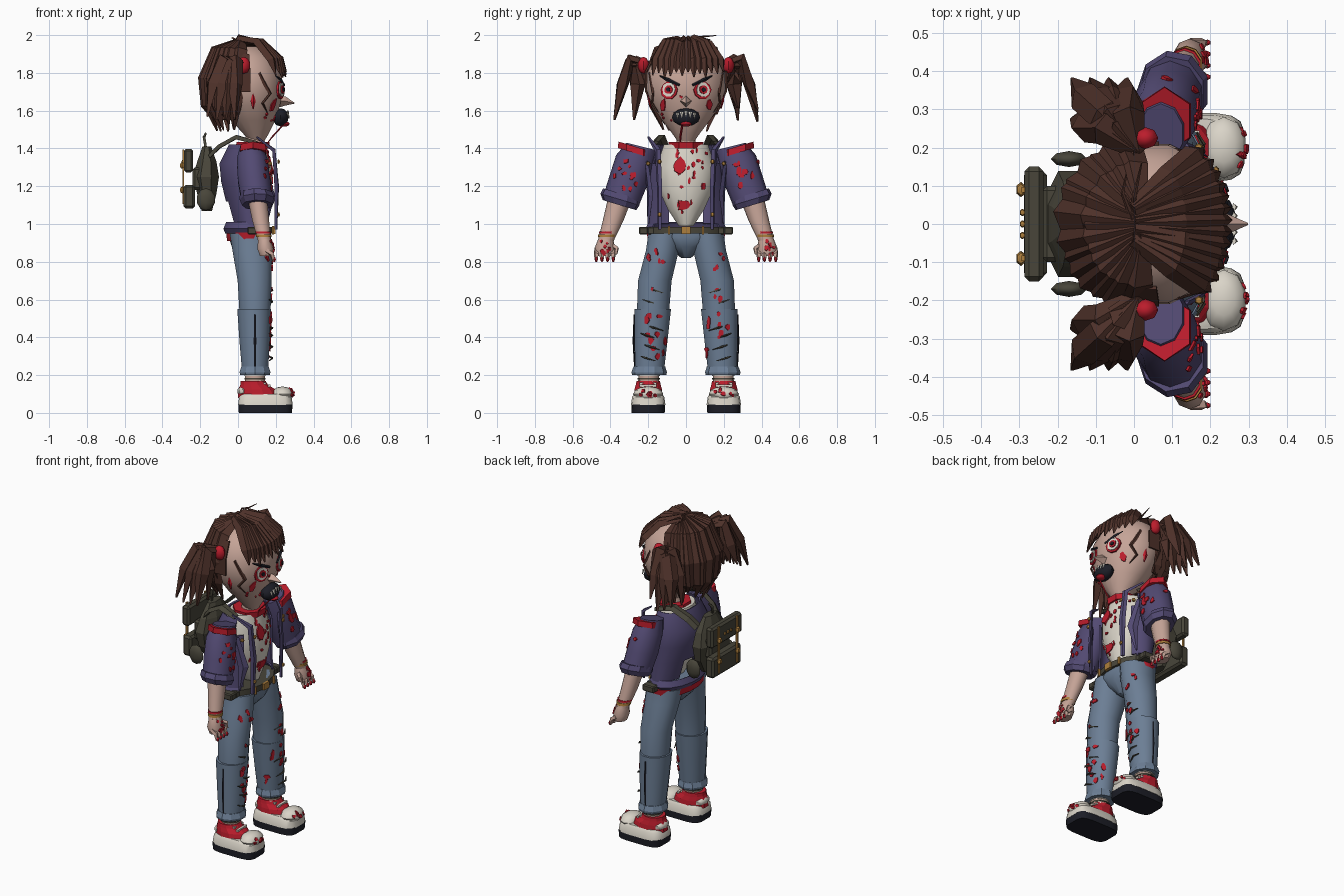
import bpy, bmesh, math, random
from mathutils import Vector
from mathutils.bvhtree import BVHTree

random.seed(4)
R = random.uniform
COLS = dict(hair=(.075, .030, .022), skin=(.56, .37, .31), purple=(.085, .068, .17), denim=(.15, .21, .30),
            red=(.50, .012, .025), cream=(.70, .66, .58), olive=(.065, .060, .042), black=(.012, .013, .02),
            gold=(.42, .21, .045))
MATS = {}
for k, c in COLS.items():
    MATS[k] = bpy.data.materials.new(k)
    MATS[k].diffuse_color = (*c, 1)
TREES = {}


def finish(name, bm, mat, smooth=False):
    bmesh.ops.recalc_face_normals(bm, faces=bm.faces[:])
    bm.normal_update()
    TREES[name] = BVHTree.FromBMesh(bm)
    me = bpy.data.meshes.new(name)
    for f in bm.faces:
        f.smooth = smooth
    bm.to_mesh(me)
    bm.free()
    me.materials.append(MATS[mat])
    if smooth:
        me.set_sharp_from_angle(angle=math.radians(42))
    ob = bpy.data.objects.new(name, me)
    bpy.context.scene.collection.objects.link(ob)


def skin_rings(bm, rings, caps=True):
    n = len(rings[0])
    for a, b in zip(rings, rings[1:]):
        for i in range(n):
            bm.faces.new((a[i], a[(i + 1) % n], b[(i + 1) % n], b[i]))
    if caps:
        bm.faces.new(rings[0])
        bm.faces.new(rings[-1])


def loft(name, rings, mat, n=12, pw=1, tilt=0, keep=None, smooth=True):
    """Horizontal rings (x, y, z, rx, ry); keep = rule for an open shell."""
    bm = bmesh.new()
    out = []
    for x, y, z, rx, ry in rings:
        row = []
        for i in range(n):
            a = 2 * math.pi * (i + .5) / n
            c, s = (math.copysign(abs(t) ** pw, t) for t in (math.cos(a), math.sin(a)))
            row.append(bm.verts.new((x + rx * c, y + ry * s, z + tilt * ry * s)))
        out.append(row)
    skin_rings(bm, out, keep is None)
    if keep:
        bad = [f for f in bm.faces if not keep(f.calc_center_median())]
        bmesh.ops.delete(bm, geom=bad, context='FACES')
        bmesh.ops.recalc_face_normals(bm, faces=bm.faces[:])
        bmesh.ops.solidify(bm, geom=bm.faces[:], thickness=.01)
    finish(name, bm, mat, smooth)


def strands(name, paths, mat, centre=(.04, 0, 1.7)):
    """Four-sided tapering locks; each path is a list of (x, y, z, half width, half thickness)."""
    bm = bmesh.new()
    for path in paths:
        pts = [Vector(p[:3]) for p in path]
        out = []
        for i, p in enumerate(path):
            t = (pts[min(i + 1, len(pts) - 1)] - pts[max(i - 1, 0)]).normalized()
            o = pts[i] - Vector(centre)
            o = (o - t * o.dot(t)).normalized()
            s = t.cross(o)
            out.append([bm.verts.new(pts[i] + d) for d in (s * p[3], o * p[4], -s * p[3], -o * p[4])])
        skin_rings(bm, out)
    finish(name, bm, mat)


def balls(name, specs, mat, seg=10):
    bm = bmesh.new()
    for c, r in specs:
        vs = bmesh.ops.create_uvsphere(bm, u_segments=seg, v_segments=max(4, seg // 2 + 1), radius=1)['verts']
        for v in vs:
            v.co = Vector(c) + Vector([a * b for a, b in zip(v.co, r)])
    finish(name, bm, mat, True)


def boxes(name, specs, mat, bevel=0):
    bm = bmesh.new()
    for c, d in specs:
        for v in bmesh.ops.create_cube(bm, size=1)['verts']:
            v.co = Vector(c) + Vector([a * b for a, b in zip(v.co, d)])
    if bevel:
        bmesh.ops.bevel(bm, geom=bm.edges[:], offset=bevel, segments=1, affect='EDGES')
    finish(name, bm, mat)


def patches(name, target, specs, mat, sides=8, jitter=.3, depth=.006):
    """Thin plates (y, z, half width, half height) laid on the front of a part."""
    bm = bmesh.new()
    for y, z, a, b in specs:
        p, nrm, _, _ = TREES[target].ray_cast(Vector((1, y, z)), Vector((-1, 0, 0)))
        if p is None:
            continue
        nrm = nrm if nrm.x > 0 else -nrm
        u = (Vector((0, 1, 0)) - nrm * nrm.y).normalized()
        v = nrm.cross(u)
        rad = [1 + R(-jitter, jitter) for _ in range(sides)]
        ring = [u * a * r * math.cos(6.2832 * i / sides) + v * b * r * math.sin(6.2832 * i / sides)
                for i, r in enumerate(rad)]
        skin_rings(bm, [[bm.verts.new(p + q + nrm * h) for q in ring] for h in (-.002, depth)])
    finish(name, bm, mat)


def spots(n, y0, y1, z0, z1, r0=.005, r1=.017):
    return [(R(y0, y1), R(z0, z1), R(r0, r1), R(r0, r1) * 1.3) for _ in range(n)]


# head and neck
loft('head', [(.1, 0, 1.43, .035, .04), (.095, 0, 1.48, .07, .075), (.08, 0, 1.55, .12, .13), (.068, 0, 1.63, .158, .185),
              (.06, 0, 1.71, .18, .213), (.055, 0, 1.8, .18, .21), (.05, 0, 1.88, .15, .17), (.05, 0, 1.94, .08, .09)], 'skin', 16)
loft('neck', [(.08, 0, 1.36, .06, .06), (.09, 0, 1.47, .05, .05)], 'skin')
E = [(-.087, 1.71), (.087, 1.71)]
for i, (part, r, m) in enumerate((('eye_rim', .048, 'red'), ('eye_white', .037, 'cream'), ('iris', .023, 'red'), ('pupil', .011, 'black'))):
    patches(part, 'head', [(y, z, r, r) for y, z in E], m, 10, .08, .008 + .006 * i)
patches('cheek_blood', 'head', [(s * .12, 1.63, .018, .035) for s in (-1, 1)] + spots(8, -.13, .13, 1.54, 1.68, .004, .008), 'red', 6)
strands('eyebrows', [[(.245, s * .035, 1.735, .007, .006), (.225, s * .1, 1.765, .01, .008), (.2, s * .14, 1.785, .003, .003)] for s in (-1, 1)], 'black')
strands('nose', [[(.21, 0, 1.65, .035, .035), (.25, 0, 1.65, .024, .024), (.298, 0, 1.64, .003, .003)]], 'skin', (.2, 0, 1.5))
balls('mouth', [((.225, 0, 1.565), (.045, .075, .048))], 'black')
strands('teeth', [[(.262, y, 1.6 - abs(y) * .25, .01, .006), (.27, y, 1.57 - abs(y) * .25, .002, .002)] for y in (-.045, -.022, 0, .022, .045)], 'cream')
balls('tongue', [((.245, 0, 1.53), (.03, .03, .015))], 'red')
strands('chin_blood', [[(.235, -.02, 1.52, .006, .004), (.18, -.03, 1.46, .006, .004), (.15, -.03, 1.42, .002, .002)]], 'red')
strands('ear_blood', [[(.08, s * .2, 1.69, .003, .003), (.08, s * .195, 1.65, .014, .006), (.08, s * .185, 1.61, .003, .003)] for s in (-1, 1)], 'red')
strands('face_locks', [[(.11, s * .19, 1.8, .016, .01), (.17, s * .175, 1.69, .01, .007), (.13, s * .18, 1.64, .008, .007), (.155, s * .145, 1.59, .002, .002)]
                       for s in (-1, 1)], 'hair')

# hair: back cap, back locks, fringe, pigtails
loft('hair_cap', [(.03, 0, 1.58, .15, .17), (.03, 0, 1.7, .18, .22), (.03, 0, 1.81, .185, .22), (.03, 0, 1.9, .15, .175), (.03, 0, 1.965, .04, .05)],
     'hair', 16, keep=lambda c: c.x < .03, smooth=False)
back = []
for i in range(15):
    a = math.radians(100 + 160 * i / 14 + R(-4, 4))
    c, s, k = math.cos(a), math.sin(a), R(.94, 1.06)
    back.append([(.02, s * .03, 1.97, .02, .02), (.02 + c * .14 * k, s * .15, 1.92, .045, .025), (.01 + c * .19 * k, s * .2, 1.77, .05, .028),
                 (c * .17 * k, s * .175, 1.63, .04, .024), (-.01 + c * .1, s * .12, 1.5 + R(-.01, .07), .006, .005)])
strands('back_locks', back, 'hair')
fringe = []
for i in range(13):
    y = -.16 + .34 * i / 12
    x = math.sqrt(max(0, 1 - (y / .225) ** 2))
    fringe.append([(0, y * .25, 1.965 + R(0, .02), .02, .02), (.04 + .09 * x, y * .7, 1.945 + R(0, .02), .034, .022),
                   (.06 + .165 * x, y * 1.02, 1.87, .032, .02), (.07 + .185 * x, y * 1.1, 1.785 + R(-.02, .025), .004, .004)])
strands('fringe', fringe, 'hair')
strands('stray_hairs', [[(0, .02, 1.96, .008, .008), (.0, .07, 1.99, .006, .006), (.02, .16, 1.998, .002, .002)],
                        [(0, 0, 1.97, .008, .008), (-.03, .08, 1.985, .005, .005), (-.02, .13, 1.975, .002, .002)]], 'hair')
for s, side in ((-1, 'right_'), (1, 'left_')):
    tail = []
    for i in range(8):
        dx, dy = -.06 + .12 * (i % 4) / 3, -.05 if i < 4 else .03
        tail.append([(.01, s * .19, 1.84, .02, .02), (-.05 + dx * .6, s * (.275 + dy * .5), 1.87 + R(-.03, .01), .042, .03),
                     (-.075 + dx, s * (.305 + dy), 1.74, .042, .03), (-.09 + dx * 1.2, s * (.34 + dy * 1.3), 1.56 + R(-.02, .06), .006, .006)])
    strands(side + 'pigtail', tail, 'hair', (-.06, s * .28, 1.6))
    balls(side + 'hair_tie', [((.03, s * .225, 1.84), (.035, .03, .045))], 'red', 8)

# shirt, collar, jacket
loft('shirt', [(.08, 0, .99, .06, .04), (.07, 0, 1.08, .1, .1), (.065, 0, 1.18, .118, .145), (.06, 0, 1.3, .12, .16), (.06, 0, 1.42, .09, .12)], 'cream', 16)
patches('shirt_heart', 'shirt', [(-.03, 1.31, .04, .04), (-.01, 1.1, .036, .03), (.09, 1.2, .012, .02)] + spots(22, -.11, .11, 1.06, 1.4, .004, .012), 'red')
loft('collar', [(.075, 0, 1.4, .095, .095), (.08, 0, 1.435, .095, .1)], 'red', 8, smooth=False)
loft('jacket', [(.07, 0, 1.0, .1, .205), (.055, 0, 1.12, .12, .2), (.045, 0, 1.22, .135, .2), (.04, 0, 1.32, .14, .2), (.05, 0, 1.42, .1, .16)],
     'purple', 20, keep=lambda c: not (c.x > .04 and abs(c.y) < .15) and not (c.z < 1.15 and abs(c.y) < .09))
loft('jacket_hem', [(.055, 0, .95, .125, .2), (.055, 0, .975, .135, .22), (.055, 0, 1.01, .12, .2)], 'purple', 16, keep=lambda c: c.x < .13)
loft('red_waistband', [(.06, 0, .91, .12, .205), (.06, 0, .955, .125, .212)], 'red', 16, keep=lambda c: c.x < .12)

# hips and belt
loft('hips', [(.065, 0, .82, .04, .025), (.065, 0, .88, .1, .1), (.062, 0, .93, .115, .19), (.062, 0, .985, .11, .17)], 'denim', 14)
loft('belt', [(.06, 0, .95, .13, .205), (.06, 0, .985, .13, .205)], 'olive', 16)
boxes('belt_pouches', [((.09, s * y, .965), (.08, .05, .04)) for s in (-1, 1) for y in (.225, .18)], 'olive', .006)
boxes('buckle', [((.192, 0, .967), (.014, .05, .04))] + [((.185, s * .09, .967), (.012, .012, .045)) for s in (-1, 1)], 'gold')

# limbs, both sides
for s, side in ((-1, 'right_'), (1, 'left_')):
    def lo(part, rings, mat, n=12, tilt=0, **k):
        loft(side + part, [(x, s * y, z, a, b) for x, y, z, a, b in rings], mat, n, tilt=tilt * s, **k)
    # arm
    lo('sleeve', [(.1, .345, 1.12, .085, .095), (.085, .305, 1.23, .09, .1), (.075, .27, 1.34, .085, .1), (.07, .235, 1.41, .06, .08)], 'purple', 10, .25)
    lo('sleeve_cuff', [(.103, .352, 1.1, .082, .09), (.103, .35, 1.13, .095, .105), (.098, .342, 1.16, .088, .098)], 'purple', 9, .3, smooth=False)
    lo('shoulder_pad', [(.08, .27, 1.375, .08, .09), (.08, .27, 1.41, .075, .088)], 'red', 6, .3, smooth=False)
    lo('shoulder_pad_top', [(.08, .27, 1.405, .035, .04), (.08, .27, 1.416, .035, .04)], 'purple', 6, .3, smooth=False)
    lo('forearm', [(.14, .425, .91, .036, .042), (.12, .385, 1.02, .047, .055), (.1, .345, 1.15, .055, .065)], 'skin', 10)
    lo('bracelet', [(.137, .42, .93, .043, .047), (.137, .418, .945, .043, .047)], 'gold', 10)
    lo('bracelet_band', [(.133, .415, .95, .043, .047), (.133, .413, .96, .043, .047)], 'red', 10)
    lo('hand', [(.15, .43, .83, .035, .045), (.145, .43, .87, .045, .055), (.14, .425, .92, .035, .04)], 'skin', 10)
    fy = [.385 + .03 * i for i in range(4)]
    strands(side + 'fingers', [[(.15, s * y, .86, .014, .014), (.18, s * y, .84, .014, .013), (.188, s * y, .805, .008, .008)] for y in fy]
            + [[(.14, s * .4, .89, .014, .014), (.175, s * .365, .87, .012, .012), (.185, s * .37, .84, .006, .006)]], 'skin', (.1, s * .43, .8))
    balls(side + 'nails', [((.192, s * y, .812), (.01, .008, .014)) for y in fy], 'red', 6)
    patches(side + 'sleeve_blood', side + 'sleeve', [(s * y, z, a, b) for y, z, a, b in spots(10, .24, .38, 1.16, 1.34, .006, .018)], 'red')
    patches(side + 'hand_blood', side + 'hand', [(s * y, z, a, b) for y, z, a, b in spots(9, .39, .47, .83, .91, .005, .011)], 'red')
    # jacket front edge and lapel
    strands(side + 'jacket_edge', [[(.1, s * .2, 1.46, .006, .006), (.19, s * .15, 1.39, .018, .01), (.205, s * .14, 1.2, .018, .01), (.2, s * .14, .97, .012, .008)],
                                   [(.13, s * .21, 1.33, .02, .008), (.17, s * .19, 1.15, .03, .008), (.15, s * .2, 1.0, .006, .006)]], 'purple', (.05, 0, 1.2))
    balls(side + 'studs', [((.215, s * .14, z), (.008, .012, .012)) for z in (1.33, 1.05)] + [((.17, s * .2, 1.32), (.012, .012, .012))], 'gold', 6)
    # leg
    lo('thigh', [(.09, .175, .53, .085, .088), (.088, .165, .7, .093, .092), (.075, .125, .86, .108, .09), (.065, .11, .95, .113, .092)], 'denim')
    lo('shin', [(.09, .193, .23, .072, .08), (.088, .185, .38, .083, .09), (.085, .176, .55, .092, .1)], 'denim')
    lo('trouser_cuff', [(.09, .195, .2, .082, .09), (.09, .195, .215, .086, .094), (.09, .194, .245, .076, .084)], 'denim', 10, smooth=False)
    patches(side + 'thigh_blood', side + 'thigh', [(s * y, z, a, b) for y, z, a, b in spots(7, .12, .2, .56, .9, .006, .014)], 'red')
    patches(side + 'shin_blood', side + 'shin', [(s * y, z, a, b) for y, z, a, b in spots(10, .11, .22, .28, .53, .007, .018)], 'red')
    strands(side + 'rips', [[(.165, s * (y + .03), z, .003, .003), (.182, s * y, z - .01, .006, .006), (.165, s * (y - .05), z - .025, .002, .002)]
                            for y, z in ((.17, .66), (.2, .6), (.17, .46), (.21, .42), (.19, .36), (.21, .3))], 'olive', (0, s * .18, .4))
    strands(side + 'seam', [[(.09, s * .274, .52, .004, .003), (.09, s * .278, .38, .007, .005), (.09, s * .272, .24, .004, .003)]], 'black', (.09, 0, .4))
    # ankle and shoe
    lo('ankle', [(.09, .2, .13, .055, .055), (.09, .195, .23, .055, .055)], 'skin', 10)
    for j, z in enumerate((.16, .178, .196)):
        lo('sock_ring_%d' % j, [(.09, .198, z, .058, .06), (.09, .198, z + .008, .058, .06)], ('cream', 'olive')[j % 2], 10)
    lo('sole', [(.145, .2, 0, .142, .088), (.145, .2, .045, .145, .09)], 'black', 16, pw=.45)
    lo('midsole', [(.145, .2, .042, .146, .092), (.145, .2, .085, .14, .086), (.14, .2, .1, .12, .075)], 'cream', 16, pw=.5)
    lo('shoe_upper', [(.11, .2, .08, .115, .08), (.1, .2, .125, .1, .075), (.085, .2, .15, .075, .068), (.08, .2, .17, .068, .064)], 'red', 12, smooth=False)
    balls(side + 'toe_cap', [((.235, s * .2, .1), (.06, .08, .04))], 'cream')
    balls(side + 'heel_cap', [((.03, s * .2, .115), (.035, .06, .03))], 'cream', 8)
    boxes(side + 'laces', [((.165 - .025 * i, s * .2, .143 + .012 * i), (.014, .09, .012)) for i in range(3)], 'cream')
    patches(side + 'toe_blood', side + 'toe_cap', [(s * y, z, a, b) for y, z, a, b in spots(6, .15, .25, .09, .125, .006, .012)], 'red')

# backpack
loft('backpack', [(-.165, 0, 1.07, .03, .07), (-.165, 0, 1.16, .055, .13), (-.17, 0, 1.25, .075, .15), (-.165, 0, 1.33, .055, .12), (-.165, 0, 1.41, .025, .06)],
     'olive', 8, smooth=False)
boxes('backpack_flap', [((-.262, 0, 1.335), (.05, .3, .125))], 'olive', .012)
boxes('backpack_pocket', [((-.258, 0, 1.145), (.06, .28, .125)), ((-.215, 0, 1.24), (.05, .2, .12))], 'olive', .012)
balls('backpack_side_pockets', [((-.17, s * .17, 1.13), (.05, .022, .06)) for s in (-1, 1)], 'olive', 8)
boxes('backpack_gold_straps', [((-.29, s * .09, 1.25), (.008, .014, .29)) for s in (-1, 1)], 'gold')
balls('backpack_buckles', [((-.296, s * .09, z), (.014, .02, .018)) for s in (-1, 1) for z in (1.18, 1.31)]
      + [((-.292, y, 1.33), (.008, .01, .01)) for y in (-.03, 0, .03)], 'gold', 6)
strands('backpack_shoulder_straps', [[(-.15, s * .1, 1.36, .03, .01), (-.1, s * .12, 1.41, .03, .012), (-.01, s * .14, 1.46, .03, .012), (.1, s * .16, 1.43, .02, .01)]
                                     for s in (-1, 1)], 'olive', (0, 0, 1.1))
strands('backpack_loop', [[(-.17, -.02, 1.4, .01, .008), (-.18, 0, 1.46, .012, .008), (-.17, .02, 1.48, .006, .006)]], 'olive', (0, 0, 1.2))
